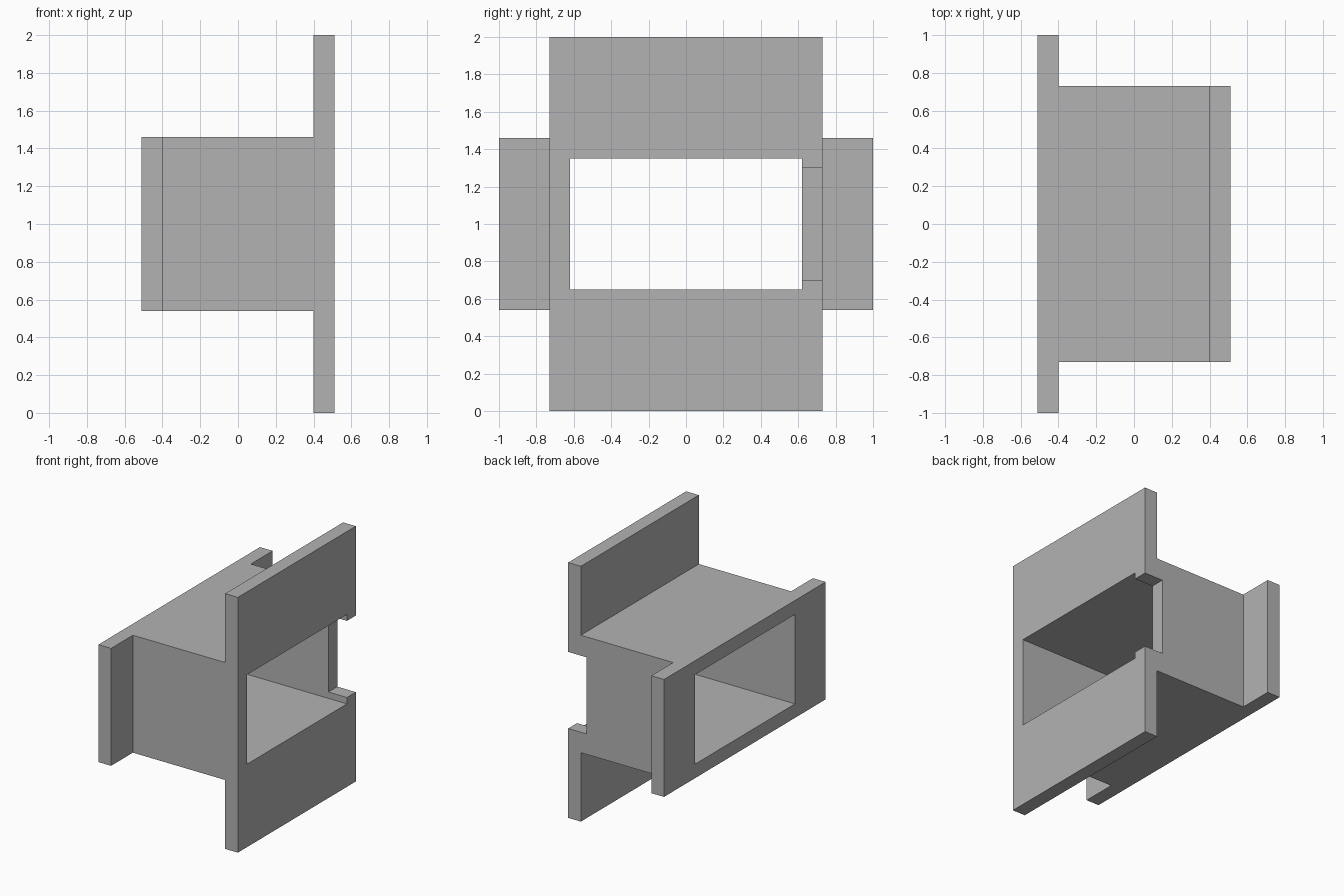
import bpy

cube = bpy.data.objects.get("Cube")
if cube:
    bpy.data.objects.remove(cube, do_unlink=True)

# Plain grey finish
grey = bpy.data.materials.new("plain grey")
grey.use_nodes = True
colour = (0.45, 0.45, 0.45, 1)
grey.diffuse_color = colour
grey.node_tree.nodes["Principled BSDF"].inputs["Base Color"].default_value = colour


def box(name, x, y, z):
    """Box spanning the (low, high) range on each axis."""
    spans = (x, y, z)
    bpy.ops.mesh.primitive_cube_add(size=1, location=[(a + b) / 2 for a, b in spans])
    ob = bpy.context.object
    ob.name = name
    ob.scale = [b - a for a, b in spans]
    bpy.ops.object.transform_apply(location=True, rotation=True, scale=True)
    ob.data.materials.append(grey)
    return ob


def combine(target, other, operation):
    mod = target.modifiers.new(operation.lower(), "BOOLEAN")
    mod.operation = operation
    mod.solver = "EXACT"
    mod.object = other
    bpy.ops.object.select_all(action="DESELECT")
    target.select_set(True)
    bpy.context.view_layer.objects.active = target
    bpy.ops.object.modifier_apply(modifier=mod.name)
    bpy.data.objects.remove(other, do_unlink=True)


END, INNER = 0.51, 0.40          # outer and inner faces of the flanges
WIDE, BORE = 0.73, 0.62          # half widths of sleeve and opening
LOW, HIGH = 0.54, 1.46           # sleeve height range

# Rectangular sleeve with a tall flange on one end and a wide one on the other
body = box("flanged_sleeve", (-END, END), (-WIDE, WIDE), (LOW, HIGH))
combine(body, box("tall_flange", (INNER, END), (-WIDE, WIDE), (0, 2)), "UNION")
combine(body, box("wide_flange", (-END, -INNER), (-1, 1), (LOW, HIGH)), "UNION")

# Through opening
combine(body, box("opening_cutter", (-1, 1), (-BORE, BORE), (0.65, 1.35)), "DIFFERENCE")

# Notch in the rear wall at the tall flange
combine(body, box("notch_cutter", (0.35, 1), (0.5, 0.9), (0.70, 1.30)), "DIFFERENCE")
